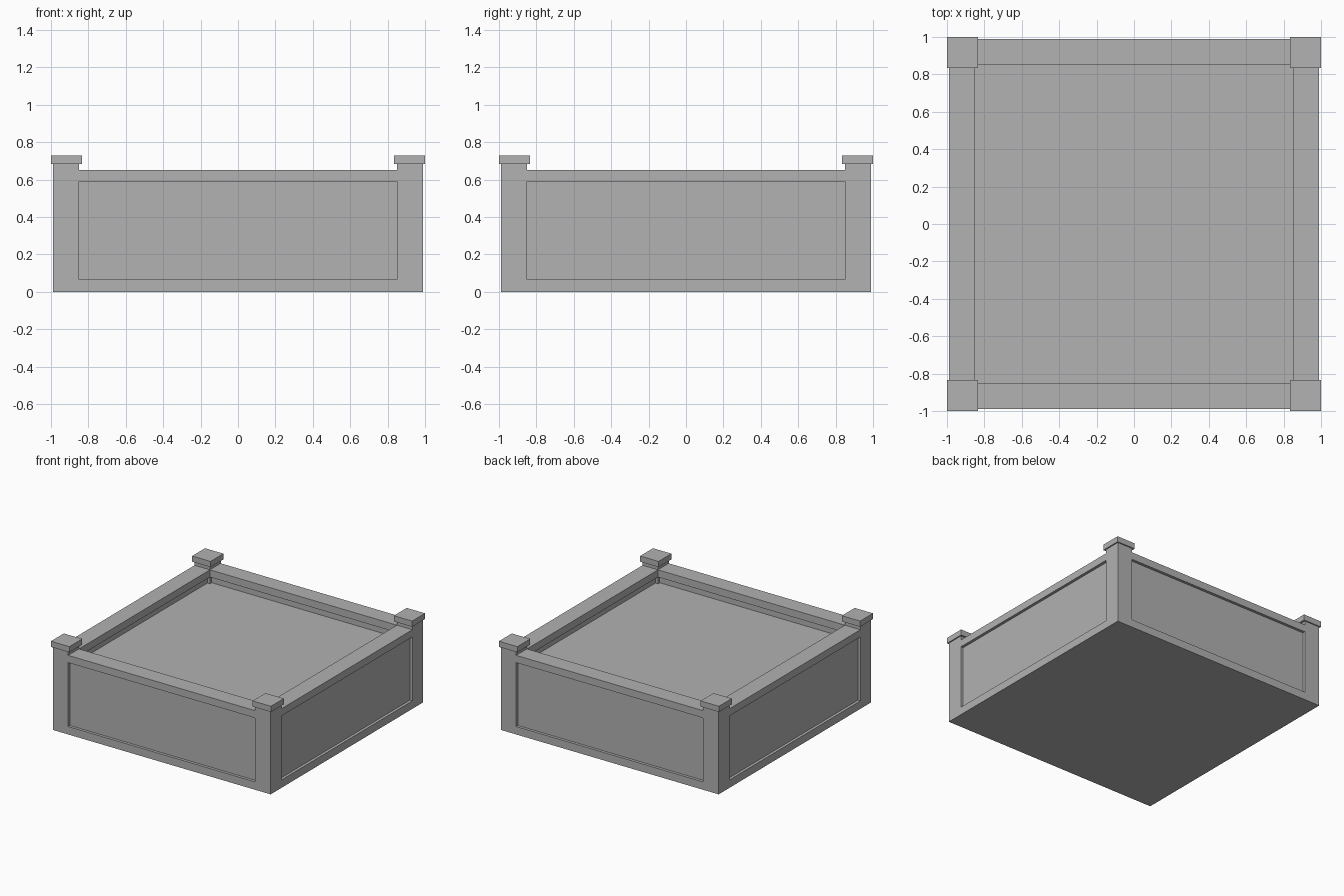
import bpy, bmesh
from mathutils import Matrix

if "Cube" in bpy.data.objects:
    bpy.data.objects.remove(bpy.data.objects["Cube"])

grey = bpy.data.materials.new("plain grey")
grey.diffuse_color = (0.445, 0.445, 0.445, 1)
grey.use_nodes = True
grey.node_tree.nodes["Principled BSDF"].inputs["Base Color"].default_value = grey.diffuse_color

OUT, INN = 0.99, 0.85        # outer and inner edge of the frame
POST_TOP, CAP_TOP = 0.683, 0.73


def box(name, lo, hi, turn=0):
    """Box between two corners, turned by quarter turns about the centre."""
    bm = bmesh.new()
    size = [b - a for a, b in zip(lo, hi)]
    mid = [(a + b) / 2 for a, b in zip(lo, hi)]
    rot = Matrix.Rotation(turn * 1.5707963268, 4, 'Z')
    bmesh.ops.create_cube(bm, size=1,
                          matrix=rot @ Matrix.Translation(mid) @ Matrix.Diagonal((*size, 1)))
    mesh = bpy.data.meshes.new(name)
    bm.to_mesh(mesh)
    bm.free()
    mesh.materials.append(grey)
    obj = bpy.data.objects.new(name, mesh)
    bpy.context.collection.objects.link(obj)
    return obj


for i, side in enumerate(("front", "right", "back", "left")):
    # corner post with its overhanging cap
    box(side + "_post", (-OUT, -OUT, 0), (-INN, -INN, POST_TOP), i)
    box(side + "_post_cap", (-1, -1, POST_TOP), (-0.833, -0.833, CAP_TOP), i)
    # rails between the posts
    box(side + "_top_rail", (-INN, -OUT, 0.59), (INN, -INN, 0.65), i)
    box(side + "_bottom_rail", (-INN, -OUT, 0), (INN, -INN, 0.065), i)
    # recessed panel
    box(side + "_panel", (-INN, -0.967, 0.065), (INN, -0.873, 0.59), i)

# filled bed inside the frame
box("bed_fill", (-0.88, -0.88, 0), (0.88, 0.88, 0.535))
